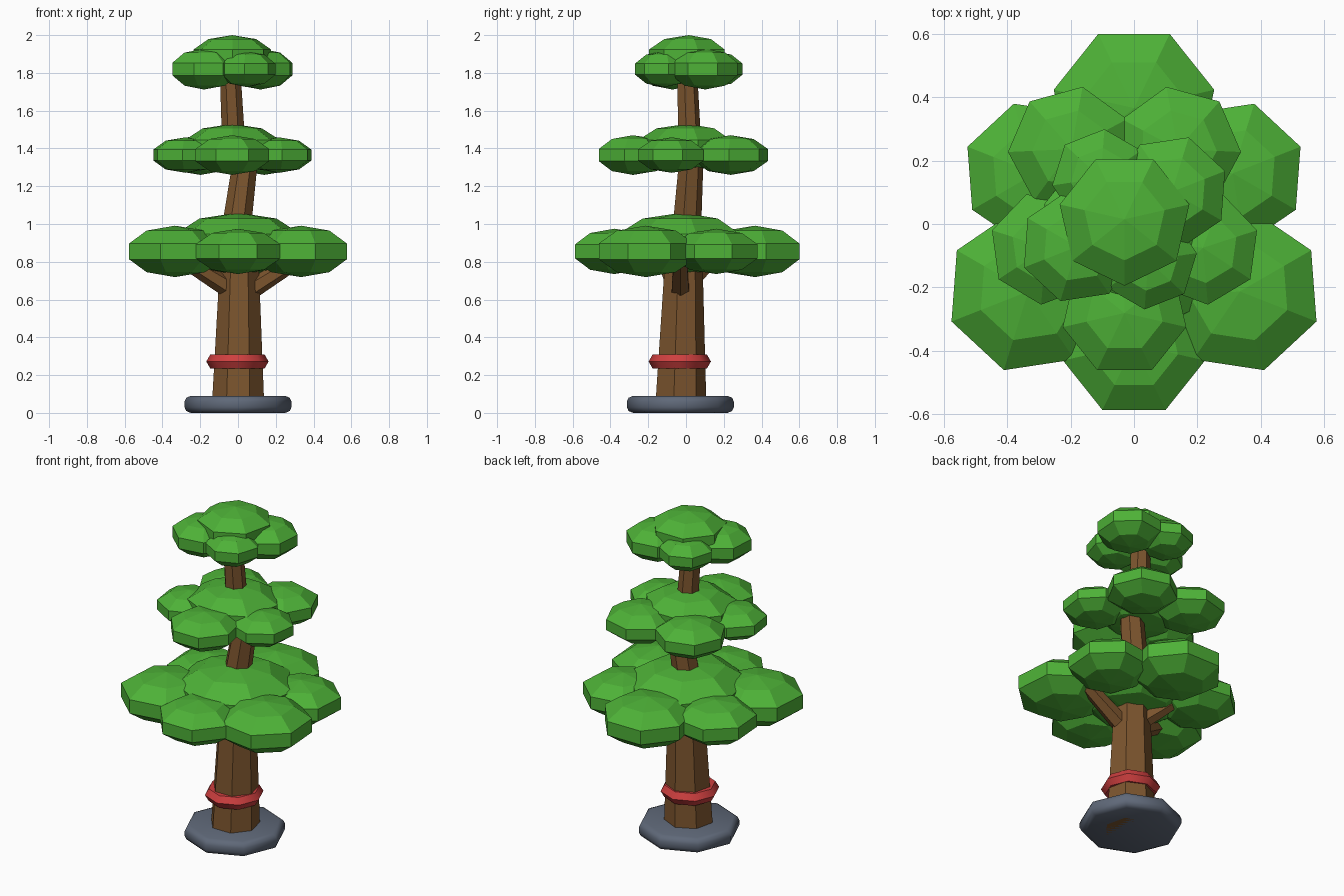
import bpy, bmesh, math
from mathutils import Vector

cube = bpy.data.objects.get("Cube")
if cube:
    bpy.data.objects.remove(cube, do_unlink=True)


def material(name, rgb):
    mat = bpy.data.materials.new(name)
    mat.use_nodes = True
    mat.diffuse_color = (*rgb, 1)
    mat.node_tree.nodes["Principled BSDF"].inputs["Base Color"].default_value = (*rgb, 1)
    return mat


GREEN = material("leaf green", (0.075, 0.44, 0.038))
BROWN = material("bark brown", (0.2, 0.09, 0.027))
RED = material("band red", (0.62, 0.05, 0.05))
GREY = material("stone grey", (0.115, 0.14, 0.19))


def finish(name, bm, mat, smooth=False):
    bmesh.ops.recalc_face_normals(bm, faces=bm.faces)
    mesh = bpy.data.meshes.new(name)
    bm.to_mesh(mesh)
    bm.free()
    mesh.materials.append(mat)
    obj = bpy.data.objects.new(name, mesh)
    bpy.context.collection.objects.link(obj)
    if smooth:
        bpy.ops.object.select_all(action='DESELECT')
        obj.select_set(True)
        bpy.context.view_layer.objects.active = obj
        bpy.ops.object.shade_smooth_by_angle(angle=math.radians(50))
    return obj


def skin(bm, rings):
    """Join rings of equal length with side faces."""
    for low, high in zip(rings, rings[1:]):
        n = len(low)
        for i in range(n):
            j = (i + 1) % n
            bm.faces.new((low[i], low[j], high[j], high[i]))


def circle(bm, center, radius, sides, phase, u=Vector((1, 0, 0)), v=Vector((0, 1, 0))):
    ring = []
    for i in range(sides):
        a = phase + math.tau * i / sides
        ring.append(bm.verts.new(Vector(center) + radius * (math.cos(a) * u + math.sin(a) * v)))
    return ring


def leaf_clump(name, center, radius, height, phase):
    """Flattened seven-sided ball; radius is that of its widest ring."""
    bm = bmesh.new()
    c = Vector(center)
    rings = []
    for lat in (-54, -18, 18, 54):
        a = math.radians(lat)
        r = radius * math.cos(a) / math.cos(math.radians(18))
        rings.append(circle(bm, c + Vector((0, 0, height * math.sin(a))), r, 7, phase))
    skin(bm, rings)
    for ring, z in ((rings[0], -height), (rings[-1], height)):
        pole = bm.verts.new(c + Vector((0, 0, z)))
        for i in range(7):
            bm.faces.new((ring[i], ring[(i + 1) % 7], pole))
    finish(name, bm, GREEN)


def limb(name, start, end, r0, r1, sides=7, tilted=False):
    """Tapered piece of wood from start to end."""
    bm = bmesh.new()
    u, v = Vector((1, 0, 0)), Vector((0, 1, 0))
    if tilted:
        d = (Vector(end) - Vector(start)).normalized()
        u = d.cross(Vector((0, 0, 1))).normalized()
        v = d.cross(u)
    phase = math.radians(90)
    rings = [circle(bm, start, r0, sides, phase, u, v),
             circle(bm, end, r1, sides, phase, u, v)]
    skin(bm, rings)
    for ring in rings:
        bm.faces.new(ring)
    finish(name, bm, BROWN)


# Stone base with rounded rims
bm = bmesh.new()
profile = ((0.25, 0), (0.274, 0.01), (0.283, 0.03), (0.283, 0.06), (0.274, 0.08), (0.25, 0.09))
rings = [circle(bm, (0, -0.03, z), r, 8, 0) for r, z in profile]
skin(bm, rings)
bm.faces.new(rings[0])
bm.faces.new(rings[-1])
finish("stone_base", bm, GREY, smooth=True)

# Trunk in three leaning pieces
limb("lower_trunk", (0, -0.035, 0), (0.008, -0.015, 0.9), 0.144, 0.1)
limb("middle_trunk", (-0.03, -0.01, 0.82), (0.05, 0.03, 1.42), 0.085, 0.065)
limb("upper_trunk", (-0.02, 0.02, 1.36), (-0.045, 0, 1.88), 0.064, 0.055)

# Branches under the lowest foliage
limb("left_branch", (0.03, -0.03, 0.63), (0.35, -0.03, 0.83), 0.055, 0.04, 6, True)
limb("right_branch", (-0.03, -0.04, 0.65), (-0.32, -0.12, 0.83), 0.055, 0.04, 6, True)
limb("back_branch", (-0.02, 0, 0.67), (-0.2, 0.16, 0.83), 0.05, 0.035, 6, True)

# Red band around the trunk
bm = bmesh.new()
major, minor, hoops = 0.122, 0.043, []
for i in range(8):
    a = math.tau * i / 8
    out = Vector((math.cos(a), math.sin(a), 0))
    hoops.append(circle(bm, Vector((-0.003, -0.033, 0.272)) + out * major,
                        minor, 6, 0, out, Vector((0, 0, 1))))
skin(bm, hoops + hoops[:1])
finish("trunk_band", bm, RED, smooth=True)

# Foliage tiers: centre, clump count, first angle, (distance, radius, height) large and small
tiers = {
    "lower": ((0, -0.02, 0.855), 6, 90, (0.386, 0.26, 0.136), (0.36, 0.23, 0.12)),
    "middle": ((-0.03, 0.005, 1.365), 5, 126, (0.286, 0.2, 0.105), (0.26, 0.18, 0.094)),
    "top": ((-0.03, 0.015, 1.82), 4, 30, (0.173, 0.18, 0.108), (0.15, 0.155, 0.095)),
}
for tier, (c, count, first, large, small) in tiers.items():
    for i in range(count):
        dist, radius, height = small if i % 2 else large
        a = math.radians(first + 360 * i / count)
        pos = (c[0] + dist * math.cos(a), c[1] + dist * math.sin(a), c[2])
        leaf_clump(f"{tier}_leaf_clump_{i + 1}", pos, radius, height, -a)

# Raised middle clump of each tier: radius, height, lift
crowns = {"lower": (0.34, 0.165, 0.04), "middle": (0.26, 0.125, 0.04), "top": (0.21, 0.11, 0.07)}
for tier, (radius, height, lift) in crowns.items():
    c = tiers[tier][0]
    leaf_clump(f"{tier}_leaf_crown", (c[0], c[1], c[2] + lift), radius, height, math.radians(-90))
